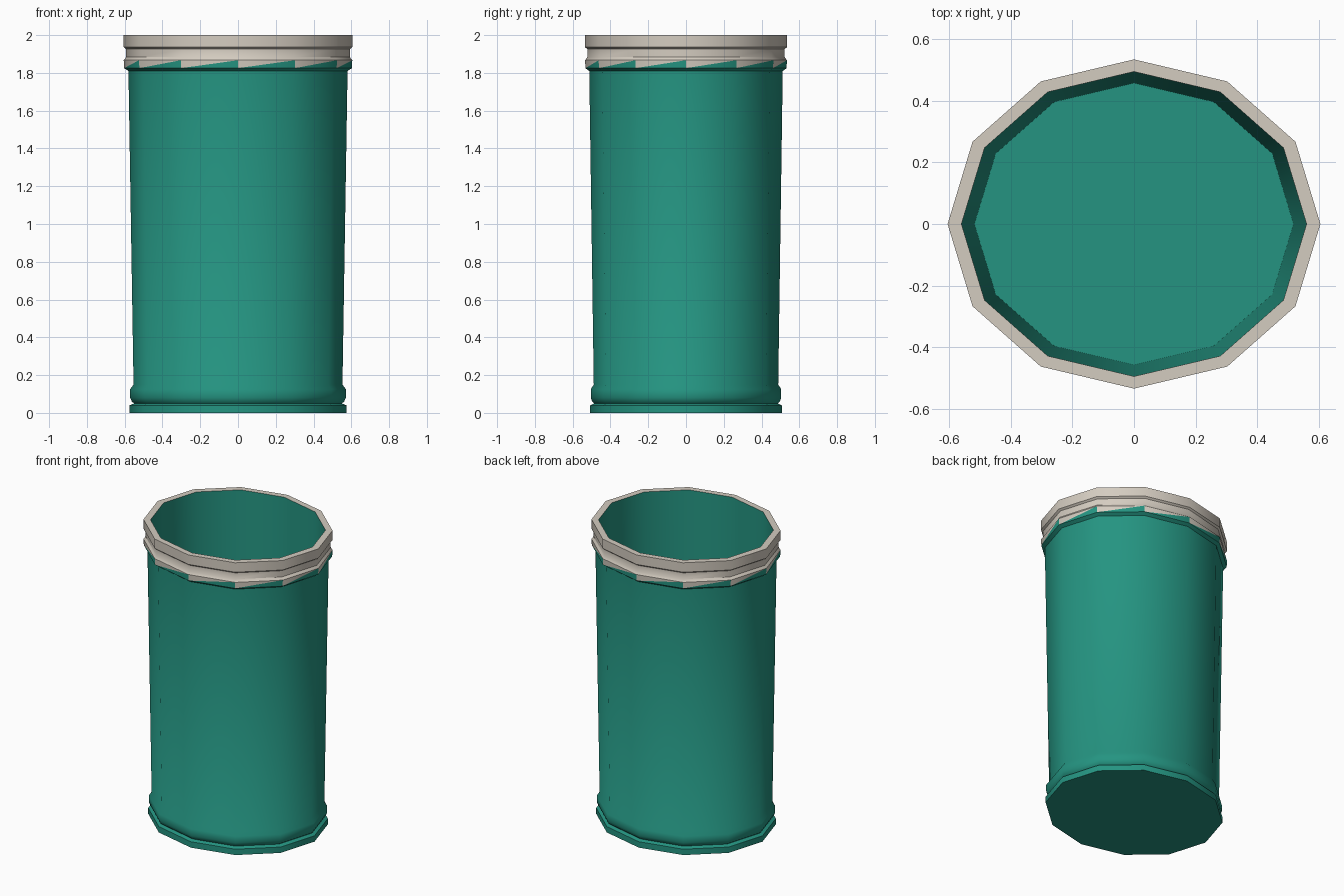
import bpy, bmesh, math

cube = bpy.data.objects.get("Cube")
if cube:
    bpy.data.objects.remove(cube)

SIDES = 12
DEPTH = 0.883  # the cup is slightly oval


def make_material(name, color):
    mat = bpy.data.materials.new(name)
    mat.use_nodes = True
    mat.diffuse_color = color
    mat.node_tree.nodes["Principled BSDF"].inputs["Base Color"].default_value = color
    return mat


GREEN = make_material("teal green", (0.018, 0.296, 0.220, 1))
CREAM = make_material("warm cream", (0.658, 0.604, 0.527, 1))


def lathe(name, profile, mats, cap_start=False, cap_end=False, split=False):
    """Spin (radius, height) points into oval rings; split cuts each panel diagonally."""
    bm = bmesh.new()
    rings = []
    for r, z in profile:
        angles = [math.tau * i / SIDES for i in range(SIDES)]
        rings.append([bm.verts.new((r * math.cos(a), r * DEPTH * math.sin(a), z))
                      for a in angles])
    for low, high in zip(rings, rings[1:]):
        for i in range(SIDES):
            j = (i + 1) % SIDES
            if split:
                bm.faces.new((low[i], low[j], high[j]))
                bm.faces.new((low[i], high[j], high[i])).material_index = 1
            else:
                bm.faces.new((low[i], low[j], high[j], high[i]))
    if cap_start:
        bm.faces.new(rings[0][::-1])
    if cap_end:
        bm.faces.new(rings[-1])
    mesh = bpy.data.meshes.new(name)
    bm.to_mesh(mesh)
    bm.free()
    for mat in mats:
        mesh.materials.append(mat)
    obj = bpy.data.objects.new(name, mesh)
    bpy.context.collection.objects.link(obj)
    bpy.ops.object.select_all(action='DESELECT')
    obj.select_set(True)
    bpy.context.view_layer.objects.active = obj
    bpy.ops.object.shade_smooth_by_angle(angle=math.radians(36))
    return obj


# Outer wall with foot, rounded base ring and the underside of the collar
lathe("outer_wall", [(0.575, 0), (0.575, 0.04), (0.55, 0.05), (0.562, 0.06),
                     (0.571, 0.08), (0.571, 0.125), (0.553, 0.15),
                     (0.58, 1.81), (0.603, 1.825)], [GREEN], cap_start=True)

# Collar panels, each half green and half cream
lathe("collar_band", [(0.603, 1.825), (0.605, 1.867)], [GREEN, CREAM], split=True)

# Cream neck and rim
lathe("rim", [(0.605, 1.867), (0.592, 1.883), (0.592, 1.926), (0.605, 1.936),
              (0.605, 2.0), (0.56, 2.0)], [CREAM])

# Inner wall and floor
lathe("inner_wall", [(0.56, 2.0), (0.518, 0.06)], [GREEN], cap_end=True)
